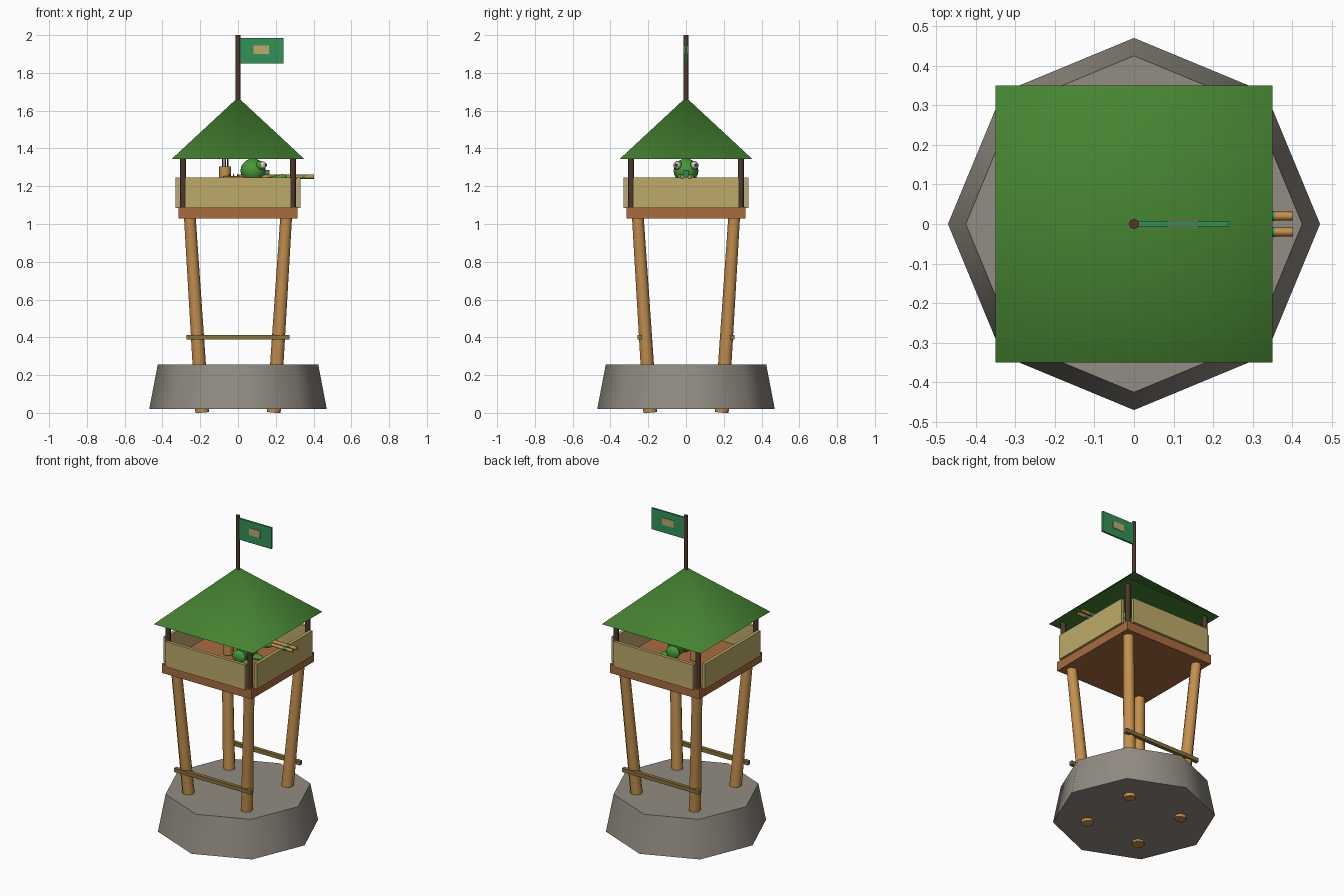
import bpy, math
from mathutils import Vector

old = bpy.data.objects.get("Cube")
if old:
    bpy.data.objects.remove(old, do_unlink=True)


def material(name, *rgb):
    lin = [((c / 255 + 0.055) / 1.055) ** 2.4 for c in rgb] + [1]
    m = bpy.data.materials.new(name)
    m.use_nodes = True
    m.diffuse_color = lin
    m.node_tree.nodes["Principled BSDF"].inputs["Base Color"].default_value = lin
    return m


ROCK = material("grey rock", 146, 140, 130)
BAMBOO = material("bamboo", 196, 144, 78)
PLANK = material("red brown plank", 168, 108, 62)
WALL = material("pale straw", 188, 170, 106)
ROOF = material("roof green", 70, 132, 50)
DARK = material("dark wood", 78, 56, 44)
FLAG = material("flag green", 50, 146, 88)
BRACE = material("olive wood", 136, 114, 60)
SKIN = material("frog green", 72, 152, 56)
EYE = material("eye white", 205, 205, 195)


def finish(name, mat, smooth=None):
    ob = bpy.context.object
    ob.name = name
    ob.data.materials.append(mat)
    if smooth:
        bpy.ops.object.shade_smooth_by_angle(angle=math.radians(smooth))
    return ob


def box(name, mat, low, high):
    low, high = Vector(low), Vector(high)
    bpy.ops.mesh.primitive_cube_add(size=1, location=(low + high) / 2)
    ob = finish(name, mat)
    ob.scale = high - low
    return ob


def rod(name, mat, start, end, r1, r2=None, sides=8, smooth=60):
    start, end = Vector(start), Vector(end)
    axis = end - start
    bpy.ops.mesh.primitive_cone_add(vertices=sides, radius1=r1, radius2=r1 if r2 is None else r2,
                                    depth=axis.length, location=(start + end) / 2)
    ob = finish(name, mat, smooth)
    ob.rotation_euler = axis.to_track_quat('Z', 'Y').to_euler()
    return ob


def ball(name, mat, loc, scale):
    bpy.ops.mesh.primitive_uv_sphere_add(segments=16, ring_count=10, radius=1, location=loc)
    ob = finish(name, mat, 60)
    ob.scale = scale
    return ob


# Rock base
rod("rock_base", ROCK, (0, 0, 0.02), (0, 0, 0.255), 0.47, 0.425)

# Splayed legs and roof posts
for sx in (-1, 1):
    for sy in (-1, 1):
        tag = ("left" if sx > 0 else "right") + ("_back" if sy > 0 else "_front")
        rod("leg_" + tag, BAMBOO, (sx * 0.19, sy * 0.19, 0.003), (sx * 0.256, sy * 0.256, 1.04),
            0.038, 0.032, 7)
        rod("roof_post_" + tag, DARK, (sx * 0.29, sy * 0.29, 1.08), (sx * 0.29, sy * 0.29, 1.36), 0.016)

# Cross braces, platform and low walls
for s, tag in ((-1, "front"), (1, "back")):
    y = s * 0.245
    box("brace_" + tag, BRACE, (-0.273, y - 0.012, 0.388), (0.273, y + 0.012, 0.412))
    w = s * 0.32
    box("wall_" + tag, WALL, (-0.28, w - 0.01, 1.085), (0.28, w + 0.01, 1.245))
    side = "left" if s > 0 else "right"
    box("wall_" + side, WALL, (w - 0.01, -0.28, 1.085), (w + 0.01, 0.28, 1.245))
box("platform", PLANK, (-0.315, -0.315, 1.03), (0.315, 0.315, 1.09))

# Pyramid roof, its square base turned to face the front
roof = rod("roof", ROOF, (0, 0, 1.345), (0, 0, 1.67), 0.35 * math.sqrt(2), 0, 4)
roof.rotation_euler = (0, 0, math.pi / 4)

# Flag
rod("flag_pole", DARK, (0, 0, 1.62), (0, 0, 2.0), 0.013)
box("flag", FLAG, (0.008, -0.006, 1.85), (0.24, 0.006, 1.985))
for s, tag in ((-1, "front"), (1, "back")):
    box("flag_patch_" + tag, WALL, (0.083, s * 0.0075 - 0.002, 1.9), (0.163, s * 0.0075 + 0.002, 1.945))

# Frog lookout facing the left side
ball("frog_body", SKIN, (0.06, 0, 1.18), (0.055, 0.06, 0.085))
ball("frog_head", SKIN, (0.08, 0, 1.282), (0.067, 0.066, 0.064))
for s, tag in ((-1, "right"), (1, "left")):
    ball("frog_eyelid_" + tag, SKIN, (0.118, s * 0.042, 1.31), (0.024, 0.024, 0.024))
    ball("frog_eye_" + tag, EYE, (0.13, s * 0.047, 1.311), (0.02, 0.02, 0.02))
    ball("frog_pupil_" + tag, DARK, (0.145, s * 0.052, 1.312), (0.009, 0.009, 0.009))
    ball("frog_foot_" + tag, SKIN, (0.09, s * 0.05, 1.105), (0.05, 0.025, 0.016))
    ball("frog_thigh_" + tag, SKIN, (0.05, s * 0.06, 1.135), (0.045, 0.025, 0.04))
    rod("frog_arm_" + tag, SKIN, (0.07, s * 0.055, 1.215), (0.235, s * 0.03, 1.245), 0.016)
    ball("frog_hand_" + tag, SKIN, (0.235, s * 0.028, 1.248), (0.022, 0.018, 0.016))
    # Twin bamboo tubes held by the frog
    rod("tube_" + tag, BAMBOO, (0.0, s * 0.02, 1.25), (0.402, s * 0.02, 1.25), 0.011)
    rod("tube_band_" + tag, FLAG, (0.335, s * 0.02, 1.25), (0.355, s * 0.02, 1.25), 0.0125)
box("tube_sight", FLAG, (0.14, -0.012, 1.235), (0.168, 0.012, 1.285))

# Quiver with darts behind the frog
rod("quiver", BAMBOO, (-0.068, 0, 1.1), (-0.068, 0, 1.305), 0.032)
for i, (dx, dy) in enumerate(((-0.012, -0.01), (0.014, -0.008), (0, 0.014))):
    rod(f"dart_{i + 1}", DARK, (-0.068 + dx, dy, 1.29), (-0.068 + dx, dy, 1.37), 0.004, sides=6)
for i in range(3):
    x = -0.045 + 0.022 * i
    rod(f"spike_{i + 1}", DARK, (x, -0.035, 1.235), (x, -0.035, 1.268), 0.01, 0, 4, None)
rod("spike_rail", BAMBOO, (-0.08, -0.035, 1.245), (0.03, -0.035, 1.245), 0.008)
